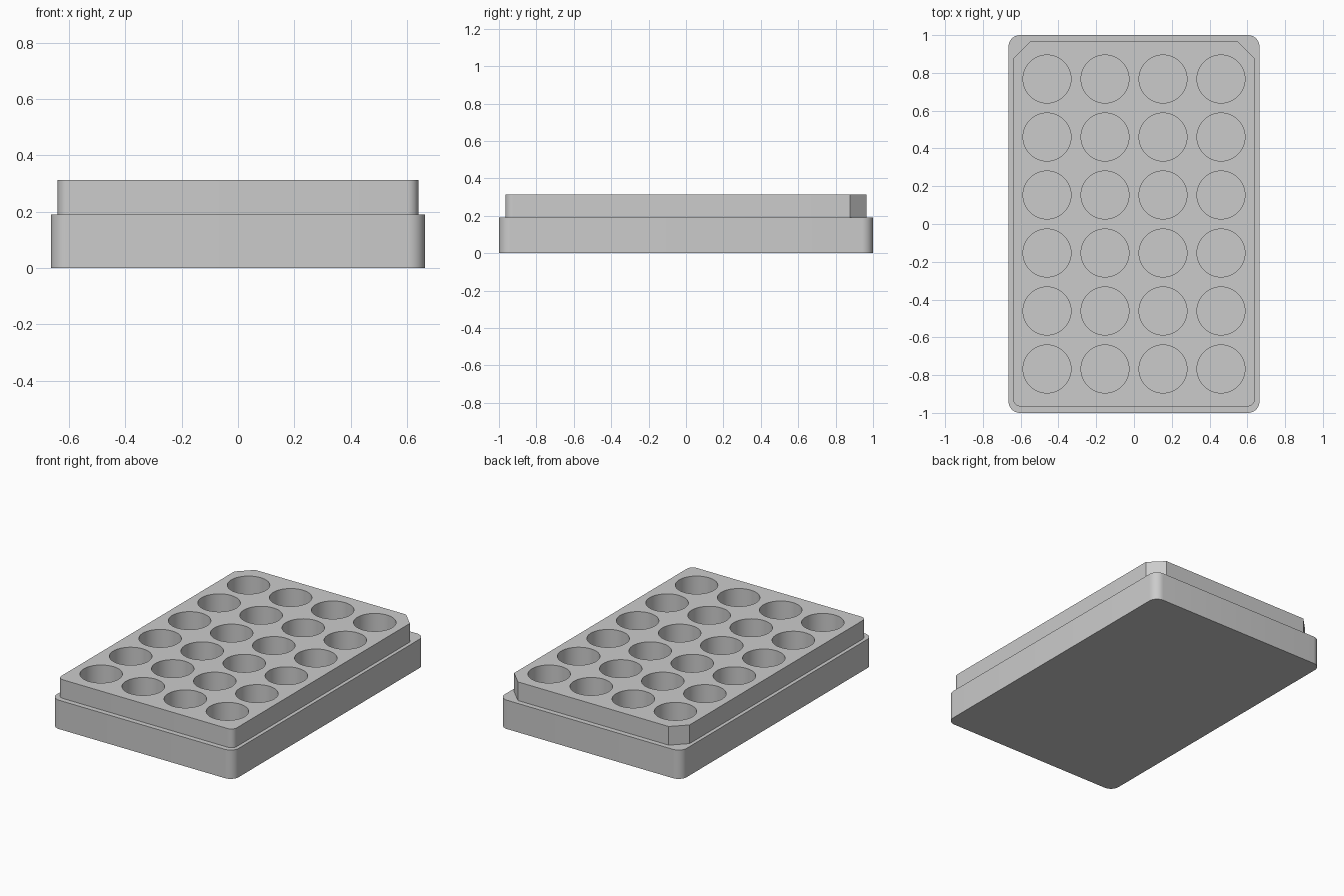
import bpy, bmesh, math

if "Cube" in bpy.data.objects:
    bpy.data.objects.remove(bpy.data.objects["Cube"], do_unlink=True)

grey = bpy.data.materials.new("plain_grey")
grey.use_nodes = True
colour = (0.6, 0.6, 0.6, 1)
grey.diffuse_color = colour
grey.node_tree.nodes["Principled BSDF"].inputs["Base Color"].default_value = colour

HALF_X, HALF_Y, HEIGHT, STEP = 0.664, 1.0, 0.313, 0.19
PITCH, WELL_RADIUS, WELL_FLOOR = 0.307, 0.127, 0.04


def slab(name, hx, hy, z0, z1, front, back, front_segs, back_segs):
    """Box whose upright edges are rounded, or chamfered with one segment."""
    bm = bmesh.new()
    bmesh.ops.create_cube(bm, size=1)
    for v in bm.verts:
        v.co = (v.co.x * 2 * hx, v.co.y * 2 * hy, z0 + (v.co.z + 0.5) * (z1 - z0))
    for sign, width, segs in ((-1, front, front_segs), (1, back, back_segs)):
        edges = [e for e in bm.edges
                 if abs(e.verts[0].co.z - e.verts[1].co.z) > 0.01
                 and all(abs(v.co.y - sign * hy) < 1e-4
                         and abs(abs(v.co.x) - hx) < 1e-4 for v in e.verts)]
        bmesh.ops.bevel(bm, geom=edges, offset=width, offset_type='OFFSET',
                        segments=segs, profile=0.5, affect='EDGES')
    return finish(name, bm)


def finish(name, bm):
    mesh = bpy.data.meshes.new(name)
    bm.to_mesh(mesh)
    bm.free()
    mesh.materials.append(grey)
    obj = bpy.data.objects.new(name, mesh)
    bpy.context.collection.objects.link(obj)
    return obj


def combine(target, other, operation):
    mod = target.modifiers.new(operation.lower(), 'BOOLEAN')
    mod.operation, mod.object, mod.solver = operation, other, 'EXACT'
    bpy.context.view_layer.objects.active = target
    bpy.ops.object.modifier_apply(modifier=mod.name)
    bpy.data.objects.remove(other, do_unlink=True)


# Skirt, with the narrower well block standing on it
plate = slab("well_plate", HALF_X, HALF_Y, 0, STEP, 0.06, 0.06, 8, 8)
block = slab("well_block", 0.64, 0.966, STEP - 0.05, HEIGHT, 0.04, 0.09, 8, 1)
combine(plate, block, 'UNION')

# Grid of flat-bottomed round wells
bm = bmesh.new()
for col in range(4):
    for row in range(6):
        made = bmesh.ops.create_cone(bm, cap_ends=True, segments=64,
                                     radius1=WELL_RADIUS, radius2=WELL_RADIUS, depth=0.4)
        bmesh.ops.translate(bm, verts=made["verts"],
                            vec=((col - 1.5) * PITCH, (row - 2.5) * PITCH, WELL_FLOOR + 0.2))
cutter = finish("well_cutter", bm)
cutter.hide_render = True
combine(plate, cutter, 'DIFFERENCE')

# Smooth walls with crisp rims
bpy.ops.object.select_all(action='DESELECT')
plate.select_set(True)
bpy.context.view_layer.objects.active = plate
bpy.ops.object.shade_smooth_by_angle(angle=math.radians(30))
